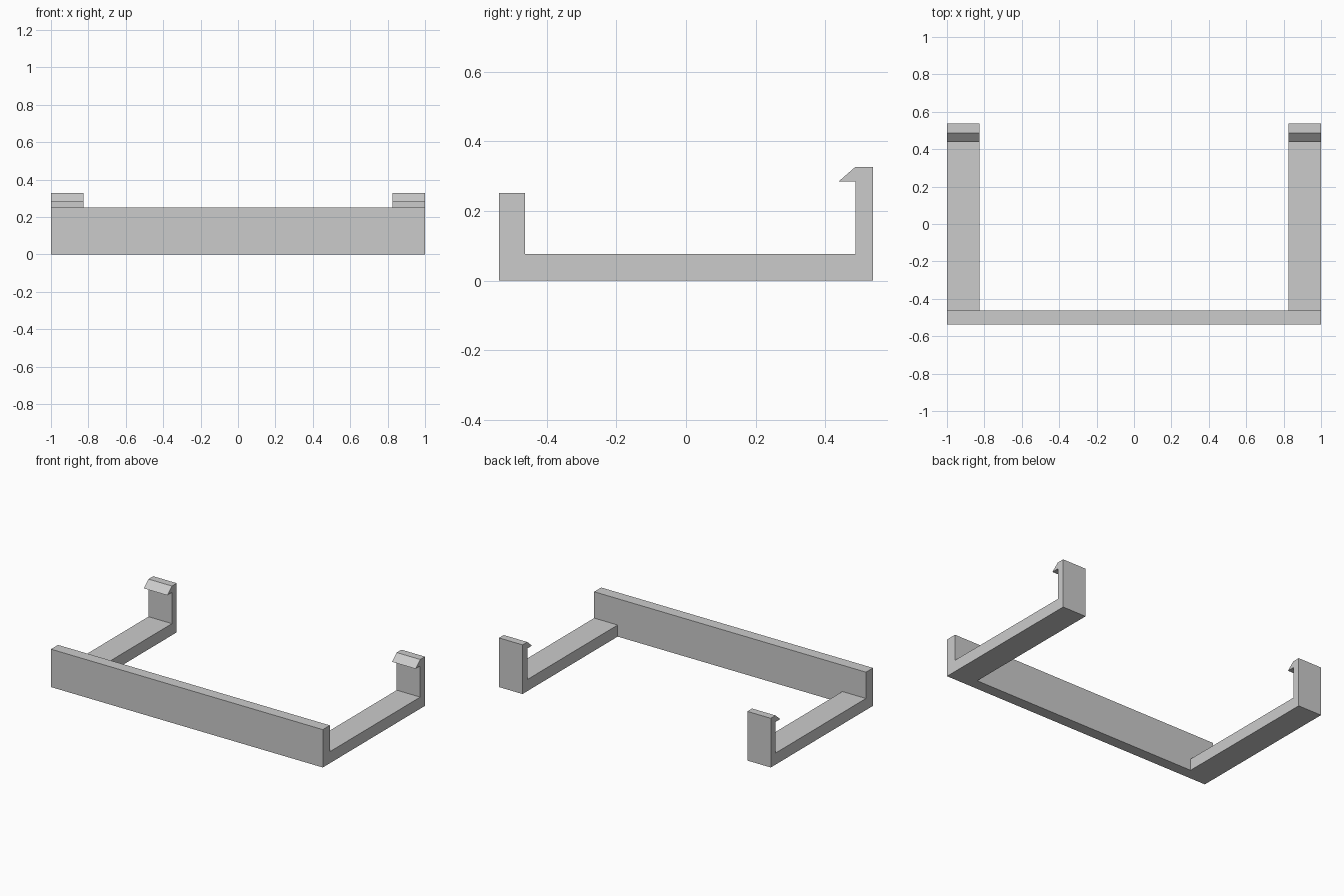
import bpy
import bmesh

cube = bpy.data.objects.get("Cube")
if cube:
    bpy.data.objects.remove(cube, do_unlink=True)

# One plain grey for the whole clip
grey = bpy.data.materials.new("plain grey")
grey.use_nodes = True
colour = (0.6, 0.6, 0.6, 1.0)
grey.diffuse_color = colour
grey.node_tree.nodes["Principled BSDF"].inputs["Base Color"].default_value = colour

HALF_WIDTH, ARM_INNER = 1.0, 0.827
FRONT, PLATE_BACK = -0.537, -0.463
POST_FRONT, BACK = 0.487, 0.537
ARM_TOP, PLATE_TOP = 0.077, 0.252
HOOK_TIP, HOOK_BASE, HOOK_TOP = 0.438, 0.284, 0.327


def extrude_profile(name, profile, x_min, x_max):
    """Extrude a (y, z) outline along x into a closed solid."""
    bm = bmesh.new()
    face = bm.faces.new([bm.verts.new((x_min, y, z)) for y, z in profile])
    result = bmesh.ops.extrude_face_region(bm, geom=[face])
    moved = [v for v in result["geom"] if isinstance(v, bmesh.types.BMVert)]
    bmesh.ops.translate(bm, verts=moved, vec=(x_max - x_min, 0, 0))
    bmesh.ops.recalc_face_normals(bm, faces=bm.faces)
    mesh = bpy.data.meshes.new(name)
    bm.to_mesh(mesh)
    bm.free()
    mesh.materials.append(grey)
    obj = bpy.data.objects.new(name, mesh)
    bpy.context.collection.objects.link(obj)
    return obj


# Upright front plate
plate_outline = [(FRONT, 0), (PLATE_BACK, 0), (PLATE_BACK, PLATE_TOP), (FRONT, PLATE_TOP)]
extrude_profile("front_plate", plate_outline, -HALF_WIDTH, HALF_WIDTH)

# Arms with an upright post and a barbed hook at the back
arm_outline = [
    (PLATE_BACK, 0), (BACK, 0), (BACK, HOOK_TOP), (POST_FRONT, HOOK_TOP),
    (HOOK_TIP, HOOK_BASE), (POST_FRONT, HOOK_BASE),
    (POST_FRONT, ARM_TOP), (PLATE_BACK, ARM_TOP),
]
extrude_profile("left_hook_arm", arm_outline, ARM_INNER, HALF_WIDTH)
extrude_profile("right_hook_arm", arm_outline, -HALF_WIDTH, -ARM_INNER)
